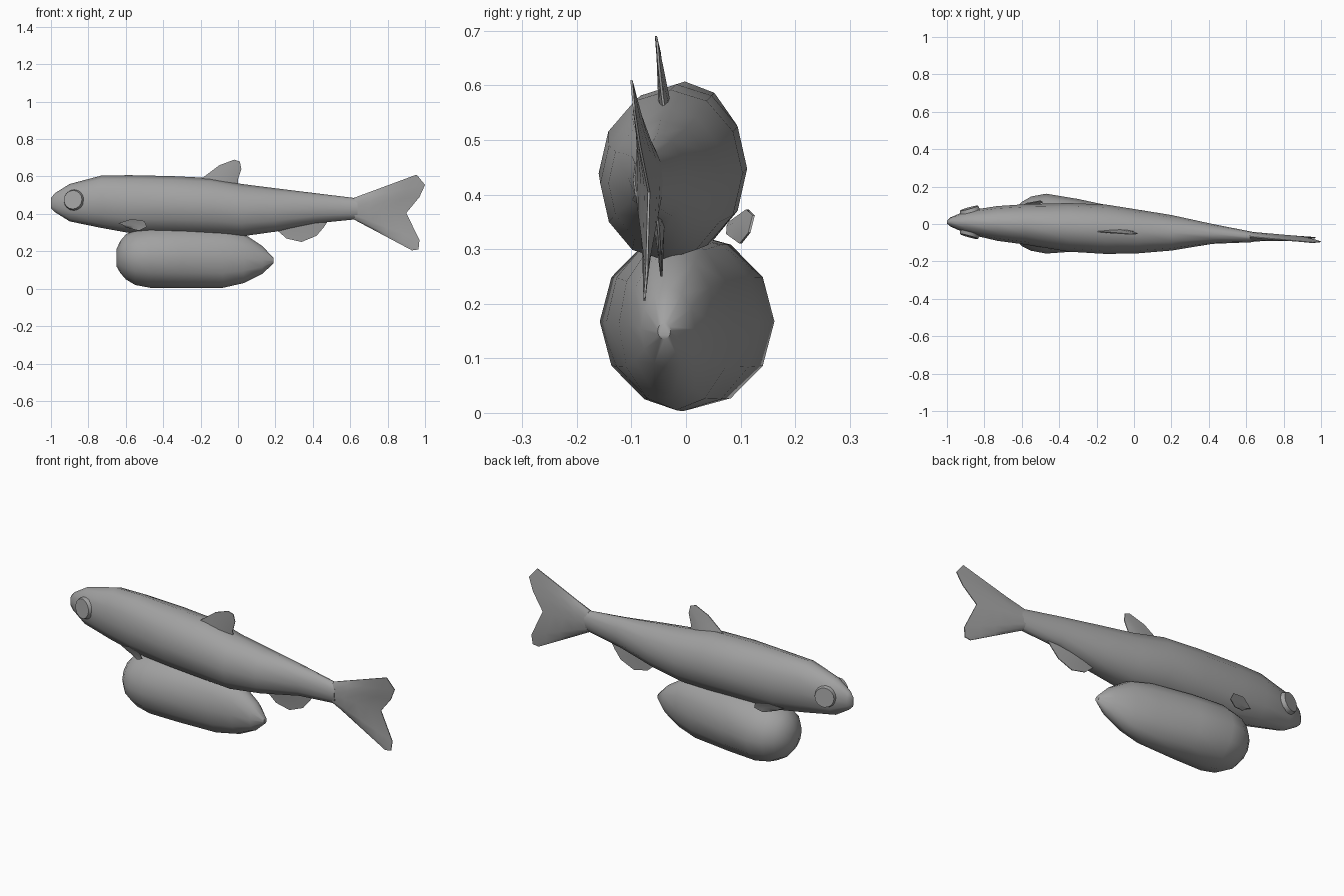
import bpy, bmesh
from math import sin, cos, pi, radians
from mathutils import Vector, Matrix

cube = bpy.data.objects.get("Cube")
if cube:
    bpy.data.objects.remove(cube, do_unlink=True)

grey = bpy.data.materials.new("soft grey")
grey.use_nodes = True
colour = (0.36, 0.36, 0.36, 1)
grey.diffuse_color = colour
grey.node_tree.nodes["Principled BSDF"].inputs["Base Color"].default_value = colour


def finish(name, bm, angle=50):
    bmesh.ops.recalc_face_normals(bm, faces=bm.faces)
    mesh = bpy.data.meshes.new(name)
    bm.to_mesh(mesh)
    bm.free()
    mesh.materials.append(grey)
    obj = bpy.data.objects.new(name, mesh)
    bpy.context.collection.objects.link(obj)
    bpy.ops.object.select_all(action='DESELECT')
    obj.select_set(True)
    bpy.context.view_layer.objects.active = obj
    bpy.ops.object.shade_smooth_by_angle(angle=radians(angle))
    return obj


def loft(name, sections, sides=12):
    """Skin elliptical rings given as (x, low z, high z, centre y, half width)."""
    bm = bmesh.new()
    rings = []
    for x, low, high, mid, half in sections:
        rings.append([bm.verts.new((x, mid + half * cos(2 * pi * i / sides),
                                    (low + high) / 2 + (high - low) / 2 * sin(2 * pi * i / sides)))
                      for i in range(sides)])
    for a, b in zip(rings, rings[1:]):
        for i in range(sides):
            j = (i + 1) % sides
            bm.faces.new((a[i], a[j], b[j], b[i]))
    bm.faces.new(rings[0])
    bm.faces.new(rings[-1])
    return finish(name, bm)


def fin(name, base, tip, thick, steps=3):
    """Tapered blade between matching base and tip rows of points."""
    bm = bmesh.new()
    count = len(base)
    sheets = []
    for side in (-1, 1):
        rows = []
        for s in range(steps + 1):
            t = s / steps
            row = []
            for k in range(count):
                p = Vector(base[k]).lerp(Vector(tip[k]), t)
                p.y += side * (thick * (1 - t) * sin(pi * k / (count - 1)) + 0.002)
                row.append(bm.verts.new(p))
            rows.append(row)
        for a, b in zip(rows, rows[1:]):
            for k in range(count - 1):
                bm.faces.new((a[k], a[k + 1], b[k + 1], b[k]))
        sheets.append(rows)
    # close the rim
    rims = [r[0] + [row[-1] for row in r[1:]] + r[-1][-2::-1] + [row[0] for row in r[-2:0:-1]]
            for r in sheets]
    for k in range(len(rims[0])):
        j = (k + 1) % len(rims[0])
        bm.faces.new((rims[0][k], rims[0][j], rims[1][j], rims[1][k]))
    return finish(name, bm)


# Slender body, curving gently sideways towards the tail
loft("body", [
    (-1.0, .43, .485, .01, .008), (-.98, .41, .51, .011, .025), (-.9, .36, .56, .01, .06),
    (-.73, .325, .605, .003, .093), (-.58, .298, .607, -.002, .108), (-.35, .293, .602, -.018, .13),
    (-.15, .286, .592, -.028, .132), (.02, .28, .56, -.04, .117), (.2, .305, .537, -.047, .095),
    (.42, .35, .51, -.053, .053), (.64, .372, .483, -.07, .027)])

# Hanging yolk sac, blunt in front and pointed behind
loft("yolk_sac", [
    (-.65, .12, .21, 0, .035), (-.63, .085, .255, 0, .085), (-.6, .05, .29, 0, .118),
    (-.55, .02, .315, .002, .145), (-.47, .005, .33, .002, .16), (-.3, .003, .33, -.006, .14),
    (-.08, .005, .32, -.018, .105), (.03, .03, .295, -.025, .08), (.13, .08, .228, -.033, .05),
    (.19, .135, .165, -.04, .012)])

# Forked tail fin with a slight twist
fin("tail_fin",
    [(.62, -.068, z) for z in (.37, .378, .395, .427, .455, .478, .486)],
    [(.93, -.076, .205), (.965, -.076, .21), (.97, -.072, .26), (.9, -.068, .405),
     (.97, -.085, .49), (1.0, -.095, .555), (.955, -.1, .61)], .025, 4)

# Back fin and belly fin
fin("dorsal_fin",
    [(-.2, -.04, .585), (-.14, -.04, .58), (-.08, -.04, .572), (-.04, -.04, .565), (0, -.04, .555)],
    [(-.1, -.048, .66), (-.02, -.055, .69), (.01, -.053, .68), (.018, -.05, .64), (0, -.044, .585)], .009)
fin("anal_fin",
    [(.2, -.046, .32), (.27, -.048, .33), (.34, -.05, .345), (.41, -.052, .36), (.48, -.055, .375)],
    [(.26, -.046, .268), (.34, -.045, .25), (.42, -.047, .283), (.46, -.05, .33), (.48, -.053, .36)], .009)

# Paired flank fins and flat round eyes
for side, label in ((-1, "right"), (1, "left")):
    fin(label + "_pectoral_fin",
        [(-.64, side * .08, .35), (-.62, side * .08, .343), (-.61, side * .08, .337), (-.6, side * .075, .328)],
        [(-.57, side * .112, .373), (-.5, side * .124, .362), (-.488, side * .116, .33), (-.53, side * .1, .31)], .004)
    bm = bmesh.new()
    bmesh.ops.create_cone(bm, cap_ends=True, segments=16, radius1=.056, radius2=.05, depth=.02)
    normal = Vector((-.28, side, .1)).normalized()
    turn = normal.to_track_quat('Z', 'Y').to_matrix().to_4x4()
    bmesh.ops.transform(bm, verts=bm.verts, matrix=Matrix.Translation((-.88, .009 + side * .066, .475)) @ turn)
    finish(label + "_eye", bm, 30)
